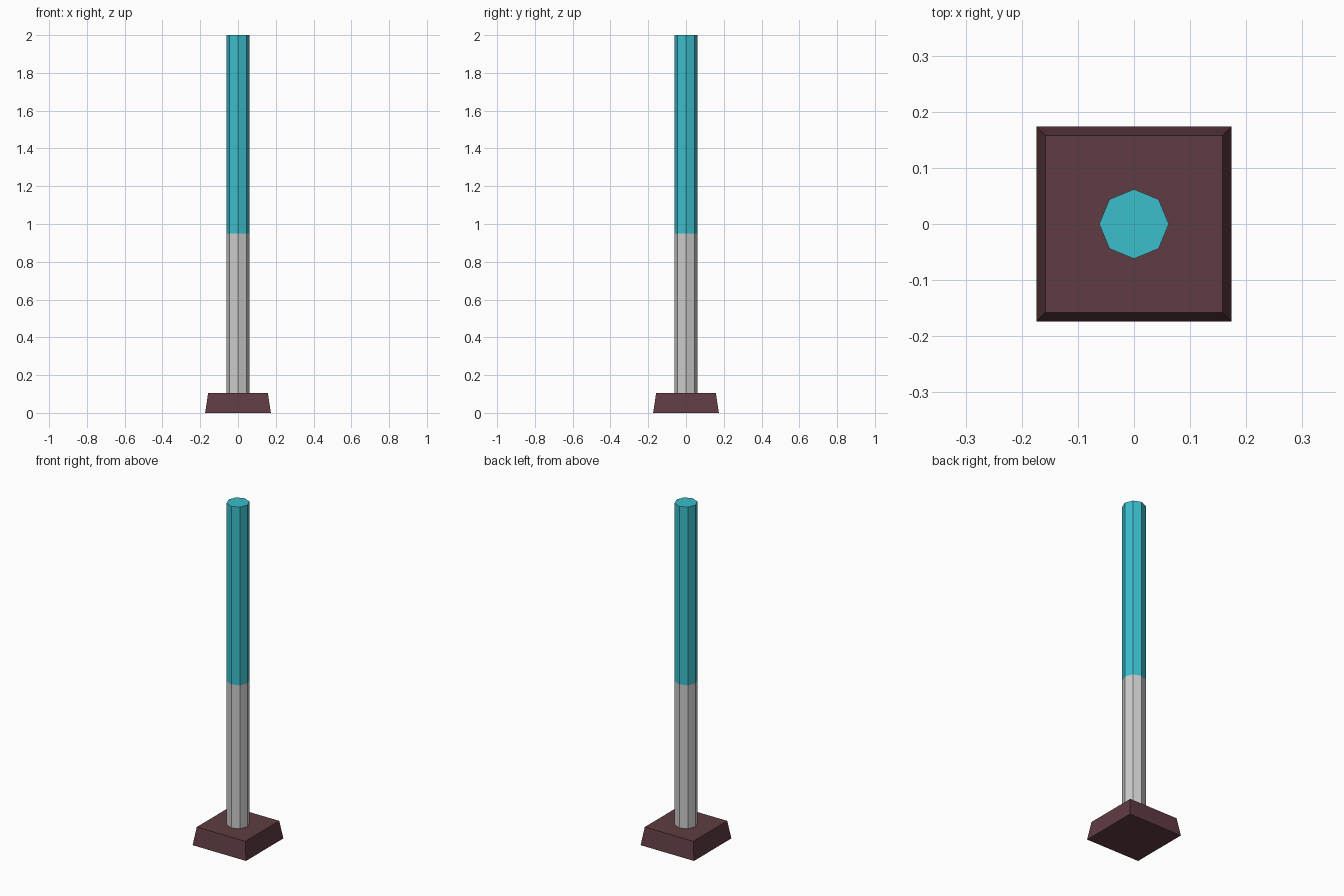
import bpy
from math import pi, sqrt

if "Cube" in bpy.data.objects:
    bpy.data.objects.remove(bpy.data.objects["Cube"])


def frustum(name, sides, r_bottom, r_top, z0, z1, turn=0.0, color=None):
    """Flat-shaded tapered prism standing between heights z0 and z1."""
    bpy.ops.mesh.primitive_cone_add(vertices=sides, radius1=r_bottom, radius2=r_top,
                                    depth=z1 - z0, location=(0, 0, (z0 + z1) / 2),
                                    rotation=(0, 0, turn))
    obj = bpy.context.object
    obj.name = name
    if color:
        mat = bpy.data.materials.new(name + "_material")
        mat.diffuse_color = (*color, 1)
        mat.use_nodes = True
        mat.node_tree.nodes["Principled BSDF"].inputs["Base Color"].default_value = mat.diffuse_color
        obj.data.materials.append(mat)
    return obj


POST_R = 0.062
BASE_TOP, SPLIT, TOP = 0.105, 0.95, 2.0

# Square foot with sloping sides
frustum("base", 4, 0.174 * sqrt(2), 0.158 * sqrt(2), 0, BASE_TOP, pi / 4,
        (0.114, 0.045, 0.054))
# Octagonal post: grey lower half, turquoise upper half
frustum("lower_post", 8, POST_R, POST_R, BASE_TOP, SPLIT)
frustum("upper_post", 8, POST_R, POST_R, SPLIT, TOP, color=(0.045, 0.515, 0.61))
